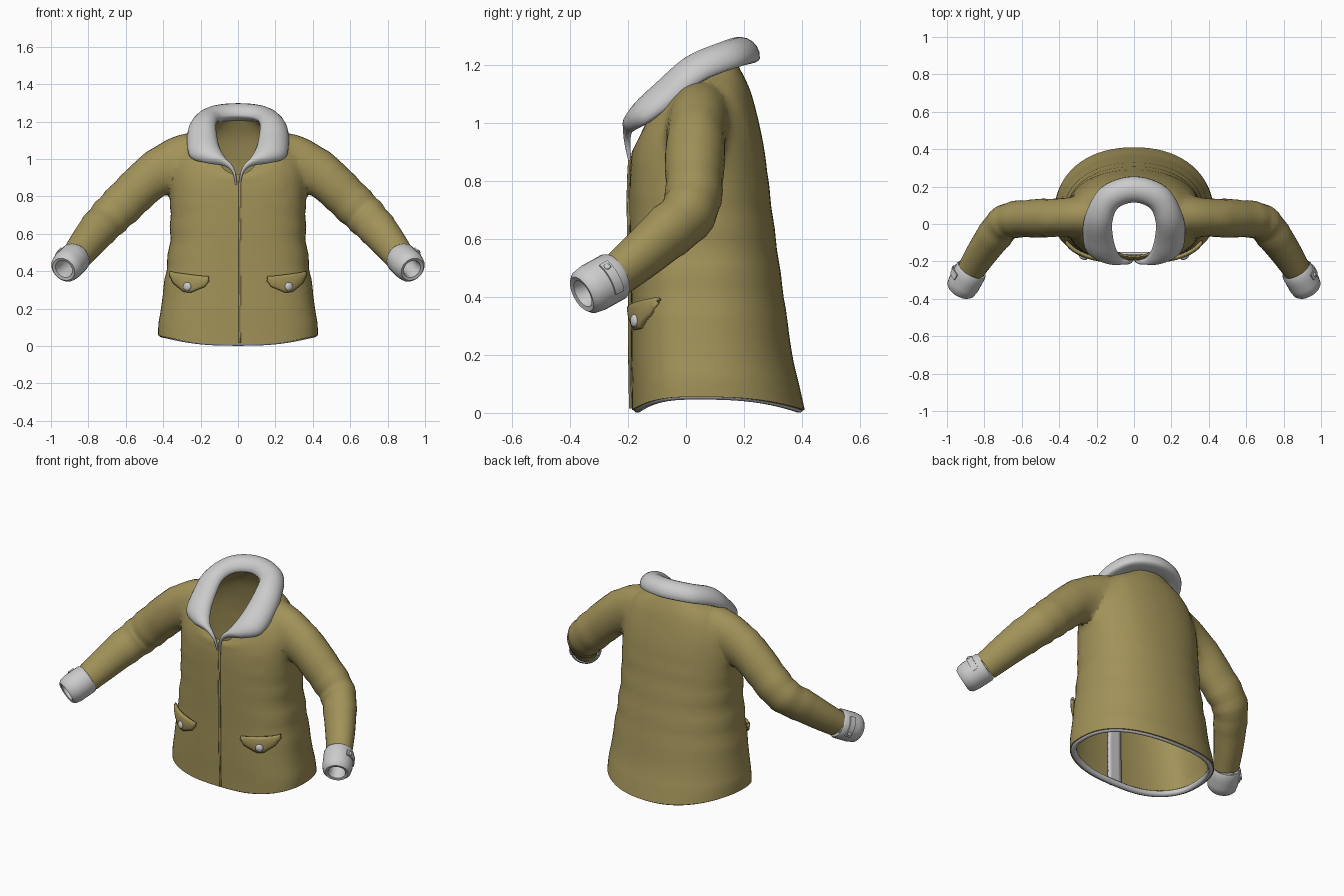
import bpy, bmesh
from math import sin, cos, pi, radians, copysign
from mathutils import Vector

if "Cube" in bpy.data.objects:
    bpy.data.objects.remove(bpy.data.objects["Cube"])

olive = bpy.data.materials.new("olive_cloth")
olive.diffuse_color = (0.36, 0.29, 0.10, 1)
olive.use_nodes = True
olive.node_tree.nodes["Principled BSDF"].inputs["Base Color"].default_value = olive.diffuse_color
cap_mat = bpy.data.materials.new("temporary_cap")


def spline(pts, k):
    """Catmull-Rom interpolation of tuples, k steps per span."""
    out = []
    for i in range(len(pts) - 1):
        a, b, c, d = (pts[max(i - 1, 0)], pts[i], pts[i + 1], pts[min(i + 2, len(pts) - 1)])
        for s in range(k):
            t = s / k
            out.append(tuple(0.5 * (2 * q + (r - p) * t + (2 * p - 5 * q + 4 * r - w) * t * t
                                    + (3 * q - p - 3 * r + w) * t ** 3)
                             for p, q, r, w in zip(a, b, c, d)))
    return out + [tuple(pts[-1])]


def finish(name, bm, mats=(), angle=45):
    bmesh.ops.recalc_face_normals(bm, faces=bm.faces[:])
    me = bpy.data.meshes.new(name)
    bm.to_mesh(me)
    bm.free()
    ob = bpy.data.objects.new(name, me)
    bpy.context.collection.objects.link(ob)
    for m in mats:
        me.materials.append(m)
    activate(ob)
    bpy.ops.object.shade_smooth_by_angle(angle=radians(angle))
    return ob


def activate(ob):
    bpy.ops.object.select_all(action='DESELECT')
    ob.select_set(True)
    bpy.context.view_layer.objects.active = ob


def loft(name, rings, mats=(), cap=False, loop=False):
    """Skin closed rings; caps are fans using material slot 1 if it exists."""
    bm = bmesh.new()
    vs = [[bm.verts.new(p) for p in r] for r in rings]
    n = len(rings[0])
    for a, b in zip(vs, vs[1:] + (vs[:1] if loop else [])):
        for i in range(n):
            bm.faces.new((a[i], a[(i + 1) % n], b[(i + 1) % n], b[i]))
    if cap:
        for r in (vs[0], vs[-1]):
            c = bm.verts.new(sum((v.co for v in r), Vector()) / n)
            for i in range(n):
                bm.faces.new((r[i], r[(i + 1) % n], c)).material_index = int(len(mats) > 1)
    return finish(name, bm, mats)


def circle(p, t, ref, r, n=28, flat=1):
    t = t.normalized()
    u = (ref - t * ref.dot(t)).normalized()
    v = t.cross(u) * flat
    return [p + r * (cos(2 * pi * i / n) * u + sin(2 * pi * i / n) * v) for i in range(n)]


def tube(name, pts, ref, mats, n=28, flat=1):
    c = [Vector(p[:3]) for p in pts]
    rings = [circle(c[i], c[min(i + 1, len(c) - 1)] - c[max(i - 1, 0)], ref, pts[i][3], n, flat)
             for i in range(len(c))]
    return loft(name, rings, mats, cap=True)


def sheet(name, f, nu, nv, thick, mats=()):
    """Thin padded panel from a function of (u, v)."""
    bm = bmesh.new()
    g = [[bm.verts.new(f(i / nu, j / nv)) for j in range(nv + 1)] for i in range(nu + 1)]
    for i in range(nu):
        for j in range(nv):
            bm.faces.new((g[i][j], g[i + 1][j], g[i + 1][j + 1], g[i][j + 1]))
    ob = finish(name, bm, mats)
    m = ob.modifiers.new("thickness", 'SOLIDIFY')
    m.thickness, m.offset = thick, 0
    return ob


# Body sections: z front, z side, z back, half width, y front, y back
ROWS = [(.01, .055, .01, .427, -.187, .41), (.1, .12, .1, .425, -.188, .39),
        (.2, .2, .2, .412, -.19, .367), (.4, .4, .4, .385, -.19, .338),
        (.6, .6, .6, .362, -.194, .31), (.75, .77, .77, .365, -.195, .288),
        (.83, .91, .91, .362, -.193, .27), (.87, 1.03, 1.03, .335, -.19, .245),
        (.9, 1.12, 1.13, .27, -.187, .215), (.92, 1.18, 1.225, .155, -.175, .165)]
YC, PF, PB = .045, 2.7, 2.2


def body_ring(row, grow=0, lift=0, n=72):
    zf, zs, zb, hw, yf, yb = row
    pts = []
    for i in range(n):
        a = 2 * pi * i / n
        c, s = cos(a), sin(a)
        p, d, ze = (PF, YC - yf, zf) if s < 0 else (PB, yb - YC, zb)
        e = 1.5 if s < 0 and zf > .8 else 2.4
        pts.append(Vector((copysign(abs(c) ** (2 / p), c) * (hw + grow),
                           YC + copysign(abs(s) ** (2 / p), s) * (d + grow),
                           zs + (ze - zs) * abs(s) ** e + lift)))
    return pts


def front(x, z, off):
    """Point on the front of the body, pushed out by off."""
    for a, b in zip(ROWS, ROWS[1:]):
        if a[0] <= z <= b[0]:
            break
    t = max(0, min(1, (z - a[0]) / (b[0] - a[0])))
    hw, yf = (a[k] + (b[k] - a[k]) * t for k in (3, 4))
    hw, d = hw + off, YC - yf + off
    return Vector((x, YC - d * max(0, 1 - abs(x / hw) ** PF) ** (1 / PF), z))


# Jacket shell: body joined with both sleeves, caps removed afterwards
rows = []
for r in spline(ROWS, 5):
    w = .004 * sin(r[1] * 42) if .3 < r[1] < .85 else 0
    rows.append(r[:3] + (r[3] + w, r[4], r[5] + w * .3))
jacket = loft("jacket_shell", [body_ring(r) for r in rows], (olive, cap_mat), cap=True)

ARM = [(.15, .05, 1.07, .06), (.27, .045, 1.04, .112), (.38, .035, .965, .125),
       (.52, .03, .85, .118), (.63, .025, .745, .112), (.695, 0, .68, .108),
       (.76, -.08, .61, .1), (.82, -.165, .535, .09), (.868, -.242, .472, .08)]
for sx in (1, -1):
    path = [(p[0] * sx, p[1], p[2], p[3] + (.003 * sin(i * 1.7) if 13 < i < 25 else 0))
            for i, p in enumerate(spline(ARM, 4))]
    sleeve = tube("sleeve", path, Vector((sx, 0, 1)), (olive, cap_mat), flat=.87)
    activate(jacket)
    m = jacket.modifiers.new("join", 'BOOLEAN')
    m.operation, m.solver, m.object = 'UNION', 'EXACT', sleeve
    bpy.ops.object.modifier_apply(modifier=m.name)
    bpy.data.objects.remove(sleeve)

bm = bmesh.new()
bm.from_mesh(jacket.data)
bmesh.ops.delete(bm, geom=[f for f in bm.faces if f.material_index == 1], context='FACES')
bmesh.ops.remove_doubles(bm, verts=bm.verts[:], dist=.003)
soft = [v for v in bm.verts if .24 < abs(v.co.x) < .48 and v.co.z > .76 and not v.is_boundary]
for _ in range(10):
    bmesh.ops.smooth_vert(bm, verts=soft, factor=.5, use_axis_x=True, use_axis_y=True, use_axis_z=True)
bm.to_mesh(jacket.data)
bm.free()
jacket.data.materials.pop(index=1)
activate(jacket)
bpy.ops.object.shade_smooth_by_angle(angle=radians(60))
m = jacket.modifiers.new("cloth", 'SOLIDIFY')
m.thickness, m.offset = .01, -1

# Fleece hem trim, tucked just inside the edge
loft("hem_trim", [body_ring(ROWS[0], -.02 + .016 * cos(a), .008 + .018 * sin(a))
                  for a in (2 * pi * k / 10 for k in range(10))], loop=True)

# Fleece collar: inner xyz, outer xyz, padding height; back centre to lapel foot
HALF = [(0, .115, 1.235, 0, .255, 1.225, .068), (.085, .085, 1.225, .17, .2, 1.21, .066),
        (.116, .01, 1.195, .255, .06, 1.155, .062), (.112, -.07, 1.12, .27, -.055, 1.065, .06),
        (.095, -.135, 1.055, .25, -.14, 1.005, .055), (.065, -.18, 1.0, .17, -.188, .98, .04),
        (.035, -.192, .965, .075, -.205, .965, .022), (.012, -.195, .92, .03, -.2, .925, .014),
        (.004, -.19, .86, .014, -.192, .86, .006)]
flip = [(-a, b, c, -d, e, f, h) for a, b, c, d, e, f, h in HALF[:0:-1]]
st = spline(flip + HALF, 6)
mid = [(Vector(s[:3]) + Vector(s[3:6])) / 2 for s in st]
rings = []
for i, s in enumerate(st):
    half = (Vector(s[3:6]) - Vector(s[:3])) / 2
    tan = mid[min(i + 1, len(mid) - 1)] - mid[max(i - 1, 0)]
    nrm = half.cross(tan).normalized()
    if nrm.dot(Vector((0, -.7, 1))) < 0:
        nrm = -nrm
    rings.append([mid[i] + half * cos(a) + nrm * sin(a) * s[6] * (1 if sin(a) > 0 else .4)
                  for a in (2 * pi * k / 20 for k in range(20))])
loft("fleece_collar", rings, cap=True)

# Front closure: outer seam and fleece facing inside
tube("front_seam", [(*front(.01, .015 + .87 * i / 20, .003), .007) for i in range(21)],
     Vector((1, 0, 0)), (olive,), 8)
sheet("inner_facing", lambda u, v: front(-.045 + .09 * u, .02 + .87 * v, -.02), 4, 20, .012)


def button(name, p, n, r):
    bm = bmesh.new()
    bmesh.ops.create_uvsphere(bm, u_segments=16, v_segments=8, radius=r)
    q = n.to_track_quat('Z', 'Y')
    for v in bm.verts:
        v.co = p + q @ Vector((v.co.x, v.co.y, v.co.z * .5))
    finish(name, bm)


CUFF = [(0, .08), (.012, .086), (.05, .086), (.1, .086), (.135, .08), (.15, .066),
        (.146, .05), (.11, .044), (.02, .05)]
for sx in (1, -1):
    # Pocket flap with pointed lower edge, and its button
    def flap(u, v):
        top = .368 + .027 * u
        drop = min(.04 + .12 * u, .095, .04 + .155 * (1 - u)) * min(1, .4 + 6 * min(u, 1 - u))
        p = front(.157 + .205 * u, top - drop * v, .008 + .006 * sin(pi * v))
        return Vector((p.x * sx, p.y, p.z))
    sheet("pocket_flap", flap, 20, 5, .016, (olive,))
    p = front(.272, .318, .022)
    button("pocket_button", Vector((p.x * sx, p.y, p.z)), Vector((sx * .45, -1, 0)), .023)

    # Fleece cuff with rolled opening
    p0, t = Vector((.867 * sx, -.242, .475)), Vector((.075 * sx, -.135, -.075)).normalized()
    ref = Vector((sx, 0, 0))
    loft("sleeve_cuff", [circle(p0 + t * a, t, ref, r) for a, r in CUFF])

    # Cuff strap and stud
    u = (ref - t * ref.dot(t)).normalized()
    w = t.cross(u)
    loft("cuff_strap", [[p0 + t * a + r * (cos(g) * u + sin(g) * w)
                         for a, r in ((.035, .08), (.035, .093), (.07, .093), (.07, .08))]
                        for g in (-.7 + 1.4 * k / 12 for k in range(13))], cap=True)
    d = cos(.45) * u + sin(.45) * w
    button("cuff_stud", p0 + t * .053 + d * .094, d, .012)
